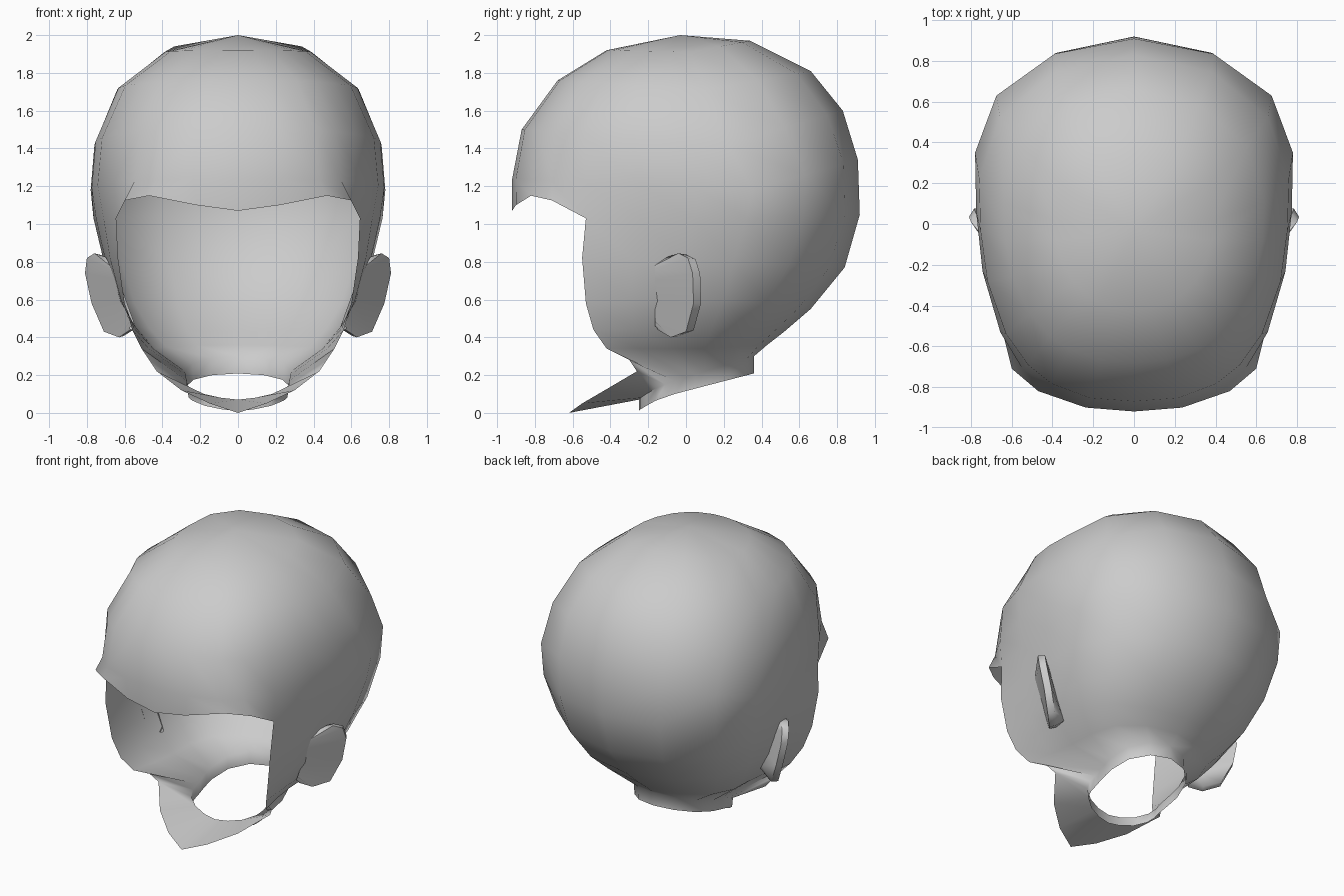
import bpy, bmesh, math
from mathutils import Vector as V

if "Cube" in bpy.data.objects:
    bpy.data.objects.remove(bpy.data.objects["Cube"])

FRONT = [1, .985, .92, .836, .695, .46, .23, 0]   # front column positions
REAR = [math.radians(a) for a in (30, 60, 90)]    # rear column angles


def rear_arc(w, ys, zs, yb, zb):
    return [(w * math.cos(a) if a < 1.5 else 0, ys + (yb - ys) * math.sin(a),
             zs + (zb - zs) * math.sin(a)) for a in REAR]


def skull_ring(yf, zf, w, ys, zs, yb, zb, n):
    front = [(w * (1 - t ** n) ** (1 / n), ys + (yf - ys) * t, zs + (zf - zs) * t) for t in FRONT]
    return front + rear_arc(w, ys, zs, yb, zb)


def side_ring(xa, ya, za, w, ys, zs, yb, zb):
    front = []
    for g in (0, 1 / 3, 2 / 3, 1):
        f = 1 - (1 - g) ** 2
        front.append((xa + (w - xa) * f, ya + (ys - ya) * g, za + (zs - za) * g))
    return front + rear_arc(w, ys, zs, yb, zb)


def loft(bm, rows):
    grid = [[bm.verts.new(p) for p in r] for r in rows]
    for a, b in zip(grid, grid[1:]):
        for i in range(len(a) - 1):
            bm.faces.new((a[i], b[i], b[i + 1], a[i + 1]))


def finish(bm, name):
    bmesh.ops.remove_doubles(bm, verts=bm.verts, dist=.002)
    bmesh.ops.recalc_face_normals(bm, faces=bm.faces)
    top = max(bm.faces, key=lambda f: f.calc_center_median().z)
    if top.normal.z < 0:
        bmesh.ops.reverse_faces(bm, faces=bm.faces)
    me = bpy.data.meshes.new(name)
    bm.to_mesh(me)
    bm.free()
    ob = bpy.data.objects.new(name, me)
    bpy.context.collection.objects.link(ob)
    m = ob.modifiers.new("mirror", 'MIRROR')
    m.use_clip = True
    bpy.ops.object.select_all(action='DESELECT')
    ob.select_set(True)
    bpy.context.view_layer.objects.active = ob
    bpy.ops.object.modifier_apply(modifier="mirror")
    bpy.ops.object.shade_smooth_by_angle(angle=math.radians(65))
    return ob


# Skull: tilted rings from crown to brow
bm = bmesh.new()
skull = [
    [(0, -.03, 2.0)] * 11,
    skull_ring(-.42, 1.92, .39, .02, 1.91, .34, 1.97, 2.2),
    skull_ring(-.68, 1.76, .64, .10, 1.71, .66, 1.81, 2.4),
    skull_ring(-.87, 1.50, .76, .22, 1.42, .83, 1.60, 2.6),
    skull_ring(-.92, 1.24, .78, .35, 1.18, .91, 1.34, 2.7),
]
sides = [side_ring(*r) for r in (
    (.645, -.53, 1.03, .765, .32, 1.03, .92, 1.05),
    (.635, -.55, .82, .71, .25, .80, .84, .77),
    (.60, -.53, .58, .63, .20, .60, .66, .55),
    (.56, -.49, .44, .54, .14, .46, .52, .43),
    (.51, -.42, .34, .44, .10, .34, .43, .36),
    (.27, -.06, .17, .28, .10, .22, .36, .30))]
brow = [(0, -.92, 1.07), (.22, -.90, 1.10), (.47, -.82, 1.15), (.60, -.71, 1.125)]
# the crown is a fan of triangles around the apex
c = bm.verts.new(skull[0][0])
r1 = [bm.verts.new(p) for p in skull[1]]
for a, b in zip(r1, r1[1:]):
    bm.faces.new((c, a, b))
loft(bm, skull[1:] + [brow + sides[0]])
# Cheeks and nape down to the neck
loft(bm, sides)

# Jaw plate between the jawline and the neck opening
jaw = [(.51, -.42, .34), (.47, -.30, .28), (.43, -.26, .22),
       (.30, -.43, .12), (.15, -.55, .05), (0, -.62, 0)]
neck = [(.27, -.06, .17), (.27, -.11, .15), (.25, -.16, .13),
        (.18, -.21, .10), (.09, -.24, .08), (0, -.25, .07)]
loft(bm, [jaw, neck])

# Short neck lip
rim = sides[-1][::-1] + neck[1:]
loft(bm, [rim, [(x * .97, y, z - .073 - .05 * y) for x, y, z in rim]])
finish(bm, "head_shell")

# Ears: flap swept out from the head, turned rim, and back sheet
bm = bmesh.new()
outer = [(.70, -.10, .825), (.76, -.04, .845), (.80, .01, .82), (.81, .035, .74),
         (.775, .04, .58), (.71, .0, .43), (.63, -.08, .40), (.57, -.15, .44)]
root, back, inner = [], [], []
for x, y, z in outer:
    h = .46 + (z - .40) * .72
    hx = .56 + .36 * (h - .45)
    root.append((hx, -.165, h))
    back.append((x - .025, y + .04, .62 + (z - .62) * .97))
    inner.append((hx - .02, -.04, h))
loft(bm, [root, outer, back, inner])
finish(bm, "ears")
